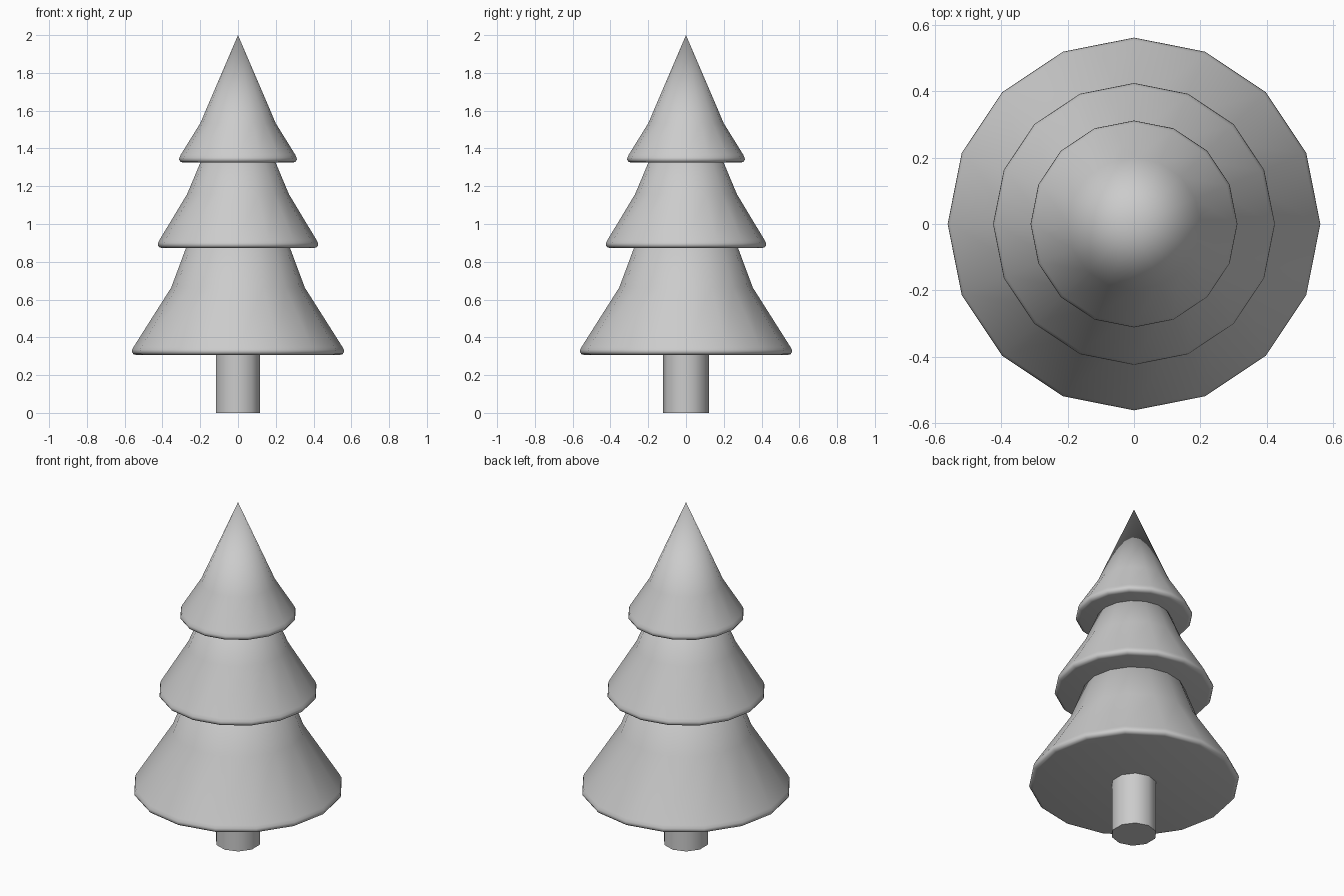
import bpy, bmesh, math

if "Cube" in bpy.data.objects:
    bpy.data.objects.remove(bpy.data.objects["Cube"])


def lathe(name, profile, sides, start=0.0, angle=50):
    """Revolve (radius, z) points around z; zero radius makes a single pole vertex."""
    bm = bmesh.new()
    rings = []
    for r, z in profile:
        if r == 0:
            rings.append([bm.verts.new((0, 0, z))] * sides)
        else:
            rings.append([bm.verts.new((r * math.cos(start + i * math.tau / sides),
                                        r * math.sin(start + i * math.tau / sides), z))
                          for i in range(sides)])
    for low, high in zip(rings, rings[1:]):
        for i in range(sides):
            j = (i + 1) % sides
            corners = [low[i], low[j], high[j], high[i]]
            bm.faces.new(list(dict.fromkeys(corners)))
    # Close any open end with a flat cap
    for ring, (r, z) in ((rings[0][::-1], profile[0]), (rings[-1], profile[-1])):
        if r > 0:
            bm.faces.new(ring)
    bmesh.ops.recalc_face_normals(bm, faces=bm.faces)
    mesh = bpy.data.meshes.new(name)
    bm.to_mesh(mesh)
    bm.free()
    obj = bpy.data.objects.new(name, mesh)
    bpy.context.collection.objects.link(obj)
    bpy.ops.object.select_all(action='DESELECT')
    obj.select_set(True)
    bpy.context.view_layer.objects.active = obj
    bpy.ops.object.shade_smooth_by_angle(angle=math.radians(angle))
    return obj


def tier(name, base_z, rim, kink_r, kink_z, tip_z):
    """Foliage cone with a flat underside, rounded rim, flared skirt and pointed top."""
    profile = [(rim - 0.022, base_z), (rim - 0.008, base_z + 0.004),
               (rim, base_z + 0.016), (rim - 0.002, base_z + 0.027),
               (rim - 0.009, base_z + 0.042),
               (kink_r, kink_z), (0, tip_z)]
    return lathe(name, profile, 16)


# Trunk
lathe("trunk", [(0.122, 0), (0.122, 0.4)], 10, start=math.pi / 2)

# Three stacked foliage tiers
tier("lower_foliage", 0.307, 0.562, 0.354, 0.663, 1.61)
tier("middle_foliage", 0.873, 0.425, 0.27, 1.157, 1.80)
tier("top_foliage", 1.325, 0.312, 0.20, 1.533, 2.0)
